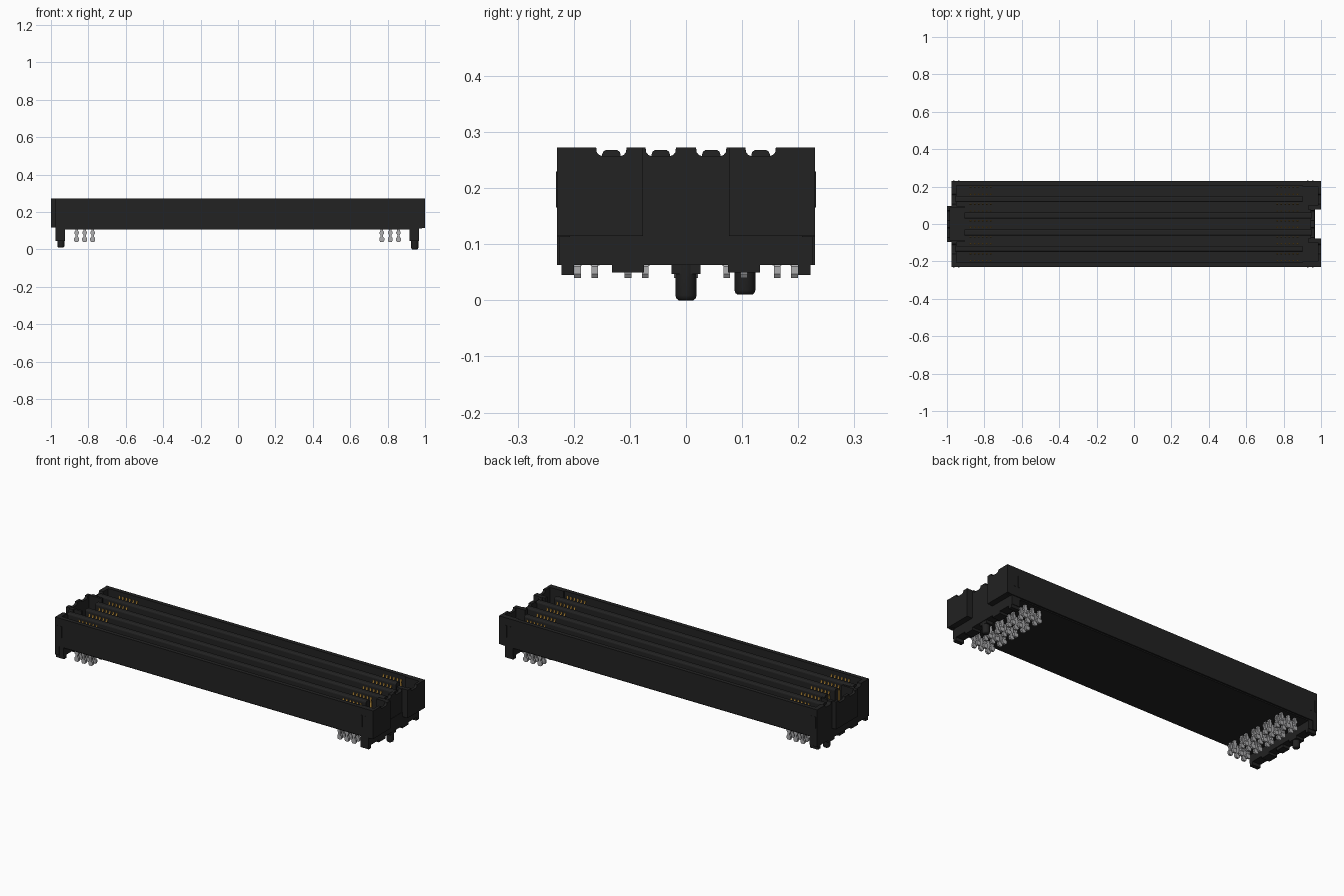
import bpy, bmesh, math
from mathutils import Vector

if "Cube" in bpy.data.objects:
    bpy.data.objects.remove(bpy.data.objects["Cube"])

TOP = 0.272
RIBS = (-0.133, -0.045, 0.045, 0.133)      # rib centre lines
SLOTS = (-0.178, -0.088, 0.0, 0.088, 0.178)


def material(name, rgb):
    m = bpy.data.materials.new(name)
    m.diffuse_color = (*rgb, 1)
    m.use_nodes = True
    m.node_tree.nodes["Principled BSDF"].inputs["Base Color"].default_value = m.diffuse_color
    return m


BLACK = material("black plastic", (0.016, 0.016, 0.016))
GOLD = material("gold plating", (0.55, 0.30, 0.05))
TIN = material("tin grey", (0.42, 0.42, 0.43))


def prism(bm, pts, axis, a, b):
    """Extrude a 2D outline along x (points are y,z) or along y (points are x,z)."""
    def place(p, t):
        return (t, p[0], p[1]) if axis == "x" else (p[0], t, p[1])
    lo = [bm.verts.new(place(p, a)) for p in pts]
    hi = [bm.verts.new(place(p, b)) for p in pts]
    n = len(pts)
    bm.faces.new(lo)
    bm.faces.new(hi[::-1])
    for i in range(n):
        bm.faces.new((lo[i], hi[i], hi[(i + 1) % n], lo[(i + 1) % n]))


def box(bm, x0, x1, y0, y1, z0, z1):
    prism(bm, [(y0, z0), (y1, z0), (y1, z1), (y0, z1)], "x", x0, x1)


def finish(bm, name, mat):
    bmesh.ops.recalc_face_normals(bm, faces=bm.faces)
    me = bpy.data.meshes.new(name)
    bm.to_mesh(me)
    bm.free()
    me.materials.append(mat)
    ob = bpy.data.objects.new(name, me)
    bpy.context.collection.objects.link(ob)
    return ob


def scallop_wall(bm, x0, x1, y0, y1, z0):
    """Wall across the end with a rounded notch over every rib it crosses."""
    pts = [(y1, z0), (y0, z0), (y0, TOP)]
    for c in RIBS:
        if y0 < c - 0.028 and c + 0.028 < y1:
            half = [(0.027, TOP), (0.026, 0.264), (0.022, 0.259), (0.016, 0.257)]
            pts += [(c - d, z) for d, z in half] + [(c + d, z) for d, z in half[::-1]]
    prism(bm, pts + [(y1, TOP)], "x", x0, x1)


# long side walls
bm = bmesh.new()
for s in (-1, 1):
    box(bm, -0.975, 0.985, min(s * 0.207, s * 0.23), max(s * 0.207, s * 0.23), 0.113, TOP)
finish(bm, "side_walls", BLACK)

# slot floor and underside
bm = bmesh.new()
box(bm, -0.95, 0.95, -0.222, 0.222, 0.107, 0.15)
finish(bm, "floor", BLACK)

# rounded ribs between the slots
bm = bmesh.new()
for c in RIBS:
    outer = abs(c) > 0.1
    half = [(0.0165, 0.14), (0.0165, 0.260), (0.0145, 0.265), (0.010, 0.268)]
    pts = [(c + d, z) for d, z in half] + [(c - d, z) for d, z in half[::-1]]
    prism(bm, pts, "x", -0.955 if outer else -0.905, 0.90 if outer else 0.95)
finish(bm, "slot_ribs", BLACK)

# right end: middle wall and two projecting pockets
bm = bmesh.new()
scallop_wall(bm, 0.945, 0.965, -0.1, 0.1, 0.063)
for s in (-1, 1):
    def span(a, b):
        return min(s * a, s * b), max(s * a, s * b)
    scallop_wall(bm, 0.985, 1.0, *span(0.077, 0.23), 0.115)
    box(bm, 0.90, 0.995, *span(0.2, 0.23), 0.115, TOP)
    box(bm, 0.93, 0.995, *span(0.077, 0.1), 0.115, TOP)
    box(bm, 0.90, 0.99, *span(0.08, 0.22), 0.115, 0.15)
finish(bm, "right_end", BLACK)

# left end: corner walls and one projecting pocket in the middle
bm = bmesh.new()
for s in (-1, 1):
    y0, y1 = sorted((s * 0.085, s * 0.23))
    scallop_wall(bm, -0.975, -0.95, y0, y1, 0.063)
    y0, y1 = sorted((s * 0.085, s * 0.097))
    box(bm, -0.995, -0.905, y0, y1, 0.118, TOP)
    y0, y1 = sorted((s * 0.205, s * 0.23))
    box(bm, -0.975, -0.93, y0, y1, 0.113, TOP)
scallop_wall(bm, -1.0, -0.985, -0.097, 0.097, 0.118)
box(bm, -0.99, -0.905, -0.09, 0.09, 0.118, 0.15)
finish(bm, "left_end", BLACK)

# end bases with standoff feet, and slim raised strips on the side faces
bm = bmesh.new()
for x0, x1 in ((-0.975, -0.925), (0.917, 0.967)):
    box(bm, x0, x1, -0.225, 0.225, 0.063, 0.14)
    box(bm, x0 + 0.005, x1 - 0.005, -0.026, 0.026, 0.047, 0.07)
    for s in (-1, 1):
        for a, b, z in ((0.2, 0.222, 0.045), (0.075, 0.132, 0.05)):
            y0, y1 = sorted((s * a, s * b))
            box(bm, x0, x1, y0, y1, z, 0.07)
        for x in (x0 + 0.008, x1 - 0.016):
            y0, y1 = sorted((s * 0.22, s * 0.232))
            box(bm, x, x + 0.008, y0, y1, 0.165, 0.23)
finish(bm, "end_bases", BLACK)

# locating pegs
for name, x, y, z0 in (("right_peg", 0.945, 0.0, 0.0), ("left_peg", -0.947, 0.105, 0.01)):
    bm = bmesh.new()
    rings = []
    for r, z in ((0.013, z0), (0.017, z0 + 0.003), (0.019, z0 + 0.009), (0.019, 0.08)):
        rings.append([bm.verts.new((x + r * math.cos(i * math.tau / 24),
                                    y + r * math.sin(i * math.tau / 24), z)) for i in range(24)])
    bm.faces.new(rings[0])
    bm.faces.new(rings[-1])
    for lo, hi in zip(rings, rings[1:]):
        for i in range(24):
            j = (i + 1) % 24
            bm.faces.new((lo[i], lo[j], hi[j], hi[i]))
    peg = finish(bm, name, BLACK)
    bpy.context.view_layer.objects.active = peg
    peg.select_set(True)
    bpy.ops.object.shade_smooth_by_angle(angle=math.radians(40))
    peg.select_set(False)

# gold contacts: bent strips on both sides of each slot, at both ends
bm = bmesh.new()
for c in SLOTS:
    for s in (-1, 1):
        strip = [(0.0225, 0.145), (0.0225, 0.225), (0.0185, 0.238), (0.0225, 0.253),
                 (0.0195, 0.255), (0.0145, 0.238), (0.0185, 0.222), (0.0185, 0.145)]
        pts = [(c + s * d, z) for d, z in strip]
        for e in (-1, 1):
            for i in range(6):
                x = e * 0.82 + (i - 2.5) * 0.0215
                prism(bm, pts, "x", x - 0.0045, x + 0.0045)
finish(bm, "gold_contacts", GOLD)

# solder tails under both ends
bm = bmesh.new()
half = [(0.006, 0.115), (0.007, 0.10), (0.012, 0.093), (0.012, 0.085), (0.006, 0.077),
        (0.007, 0.068), (0.013, 0.060), (0.013, 0.047), (0.008, 0.040)]
for c in SLOTS:
    for s in (-1, 1):
        y = c + s * 0.0155
        for x in (-0.863, -0.82, -0.777, 0.769, 0.814, 0.858):
            pts = [(x + d, z) for d, z in half] + [(x - d, z) for d, z in half[::-1]]
            prism(bm, pts, "y", y - 0.006, y + 0.006)
            box(bm, x - 0.006, x + 0.006, y - 0.008, y + 0.008, 0.062, 0.11)
finish(bm, "solder_tails", TIN)
